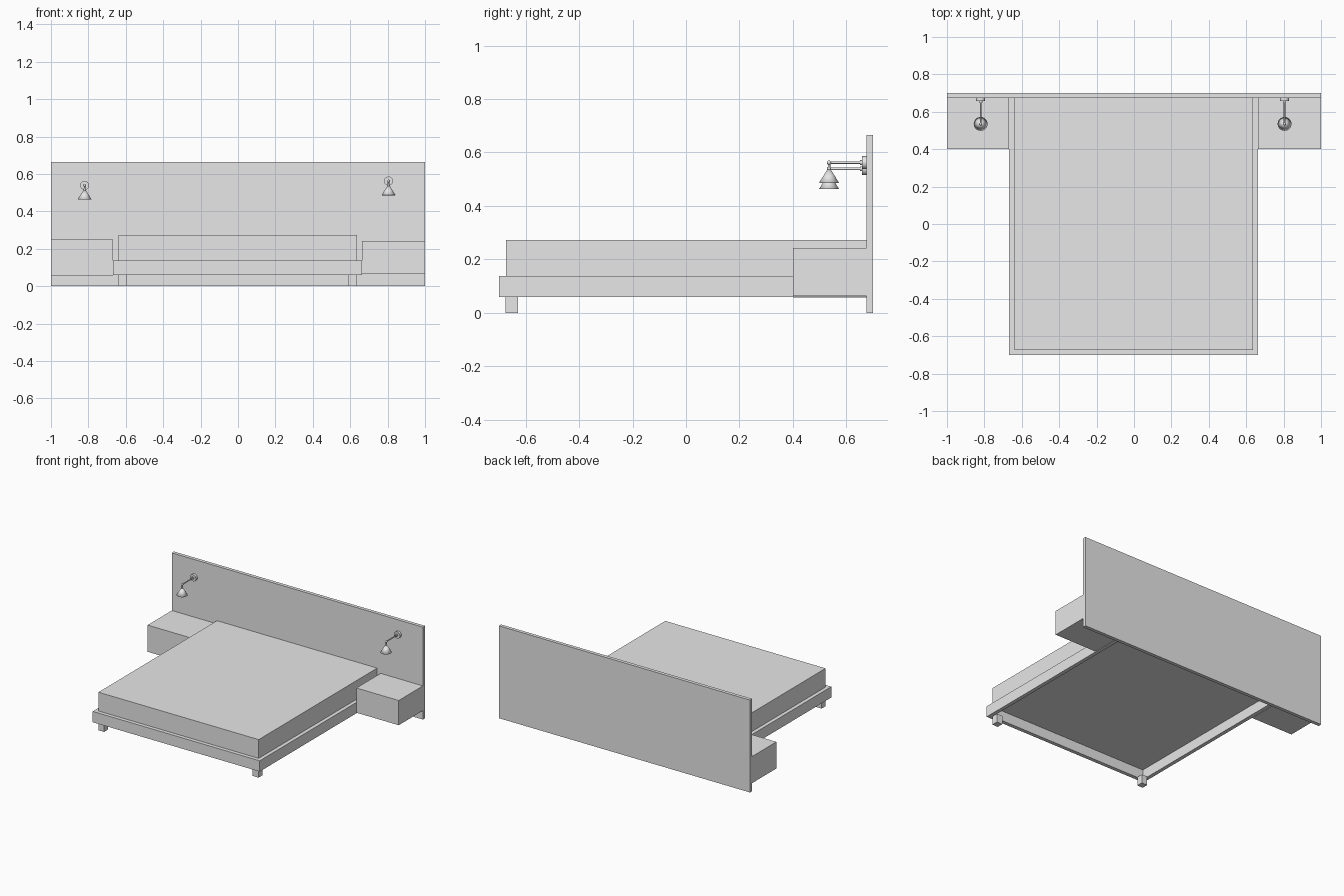
import bpy
import bmesh
from math import radians
from mathutils import Matrix, Vector

cube = bpy.data.objects.get("Cube")
if cube:
    bpy.data.objects.remove(cube, do_unlink=True)

grey = bpy.data.materials.new("plain grey")
grey.use_nodes = True
grey.diffuse_color = (0.8, 0.8, 0.8, 1)
grey.node_tree.nodes["Principled BSDF"].inputs["Base Color"].default_value = (0.8, 0.8, 0.8, 1)


def finish(name, bm, smooth=False):
    mesh = bpy.data.meshes.new(name)
    bm.to_mesh(mesh)
    bm.free()
    mesh.materials.append(grey)
    obj = bpy.data.objects.new(name, mesh)
    bpy.context.collection.objects.link(obj)
    if smooth:
        bpy.ops.object.select_all(action='DESELECT')
        obj.select_set(True)
        bpy.context.view_layer.objects.active = obj
        bpy.ops.object.shade_smooth_by_angle(angle=radians(35))
    return obj


def box(name, x, y, z):
    """Box from (low, high) ranges on each axis."""
    low, high = Vector((x[0], y[0], z[0])), Vector((x[1], y[1], z[1]))
    bm = bmesh.new()
    place = Matrix.Translation((low + high) / 2) @ Matrix.Diagonal((*(high - low), 1))
    bmesh.ops.create_cube(bm, size=1, matrix=place)
    return finish(name, bm)


def rod(name, start, end, r1, r2=None, sides=24, caps=True):
    """Cylinder or cone between two points."""
    start, end = Vector(start), Vector(end)
    axis = end - start
    turn = axis.to_track_quat('Z', 'Y').to_matrix().to_4x4()
    bm = bmesh.new()
    bmesh.ops.create_cone(bm, cap_ends=caps, segments=sides, radius1=r1,
                          radius2=r1 if r2 is None else r2, depth=axis.length,
                          matrix=Matrix.Translation((start + end) / 2) @ turn)
    return finish(name, bm, True)


def ball(name, centre, radius):
    bm = bmesh.new()
    bmesh.ops.create_uvsphere(bm, u_segments=16, v_segments=10, radius=radius,
                              matrix=Matrix.Translation(centre))
    return finish(name, bm, True)


WALL = 0.675            # front face of the headboard
LEFT, RIGHT = 0.663, -0.667
RAIL = 0.027

# Headboard and mattress
box("headboard", (-1, 1), (WALL, 0.70), (0, 0.665))
box("mattress", (RIGHT + RAIL, LEFT - RAIL), (-0.70 + RAIL, WALL), (0.132, 0.273))

# Hollow bed frame
rail_z = (0.06, 0.138)
box("front_rail", (RIGHT, LEFT), (-0.70, -0.70 + RAIL), rail_z)
box("left_rail", (LEFT - RAIL, LEFT), (-0.70 + RAIL, WALL), rail_z)
box("right_rail", (RIGHT, RIGHT + RAIL), (-0.70 + RAIL, WALL), rail_z)

# Front legs
leg = 0.046
for side, x in (("left", LEFT - RAIL - leg), ("right", RIGHT + RAIL)):
    box(side + "_front_leg", (x, x + leg), (-0.675, -0.675 + leg), (0, 0.062))

# Bedside cabinets, hung from the headboard
box("left_nightstand", (LEFT, 1), (0.40, WALL), (0.064, 0.242))
box("right_nightstand", (-1, RIGHT), (0.40, WALL), (0.058, 0.25))

# Wall lamps
for side, x, z in (("left", 0.805, 0.562), ("right", -0.82, 0.539)):
    tip = 0.535
    rod(side + "_lamp_wall_plate", (x, WALL, z), (x, 0.658, z), 0.024)
    rod(side + "_lamp_boss", (x, 0.66, z), (x, 0.65, z), 0.009)
    rod(side + "_lamp_arm", (x, 0.66, z), (x, tip, z), 0.0045, sides=12)
    ball(side + "_lamp_joint", (x, tip, z), 0.008)
    rod(side + "_lamp_stem", (x, tip, z), (x, tip, z - 0.03), 0.0045, sides=12)
    rod(side + "_lamp_socket", (x, tip, z - 0.018), (x, tip, z - 0.034), 0.007)
    shade = rod(side + "_lamp_shade", (x, tip, z - 0.075), (x, tip, z - 0.025),
                0.037, 0.006, sides=32, caps=False)
    shell = shade.modifiers.new("thickness", 'SOLIDIFY')
    shell.thickness = 0.002
